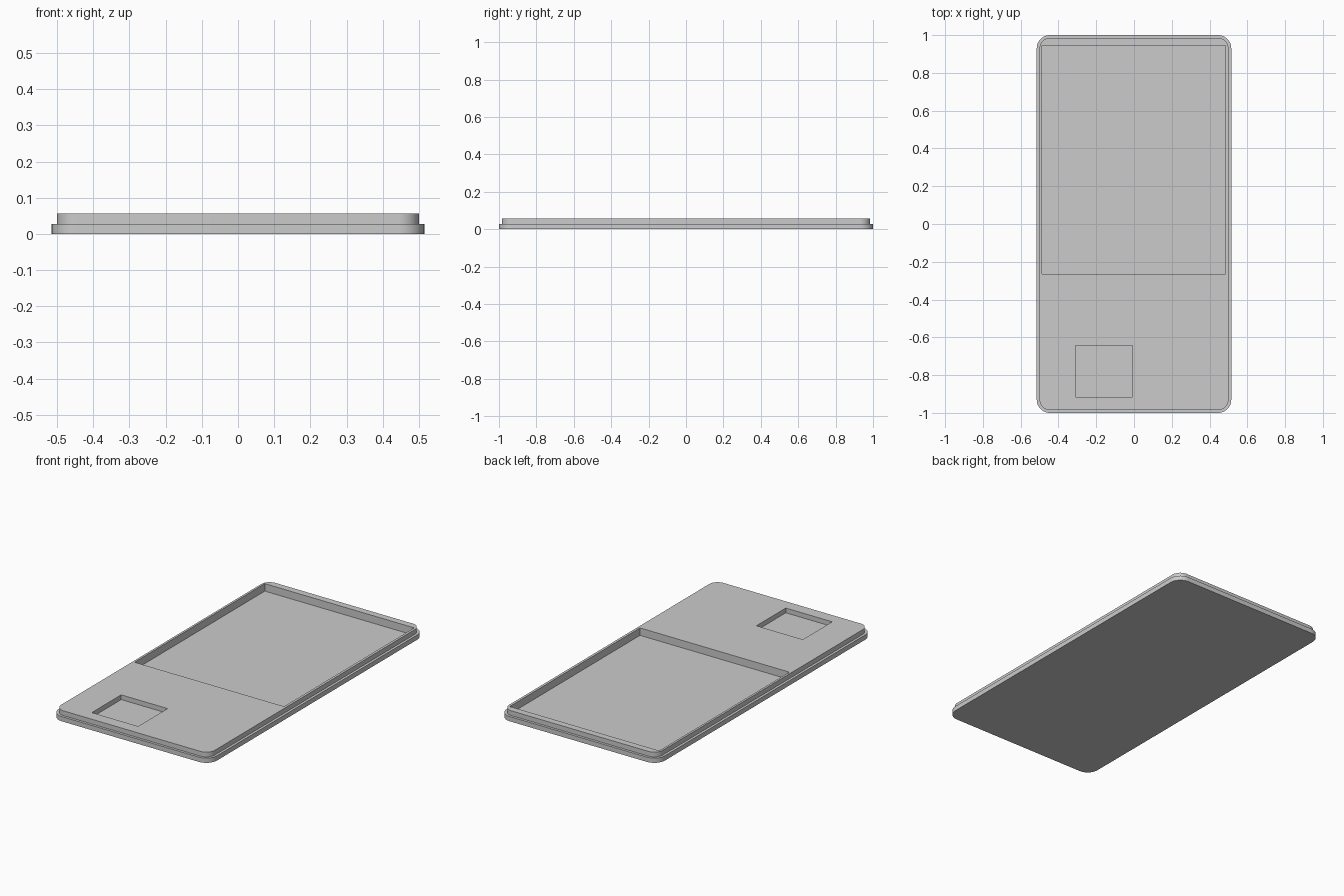
import bpy, bmesh, math

default = bpy.data.objects.get("Cube")
if default:
    bpy.data.objects.remove(default)

grey = bpy.data.materials.new("plain grey")
grey.use_nodes = True
colour = (0.6, 0.6, 0.6, 1)
grey.diffuse_color = colour
grey.node_tree.nodes["Principled BSDF"].inputs["Base Color"].default_value = colour

HALF_X, HALF_Y, RADIUS = 0.515, 1.0, 0.07
STEP, STEP_Z, TOP_Z = 0.015, 0.028, 0.056
SEGMENTS = 12


def add_object(name, bm):
    bmesh.ops.recalc_face_normals(bm, faces=bm.faces)
    mesh = bpy.data.meshes.new(name)
    bm.to_mesh(mesh)
    bm.free()
    mesh.materials.append(grey)
    obj = bpy.data.objects.new(name, mesh)
    bpy.context.collection.objects.link(obj)
    return obj


def rounded_ring(bm, inset, z):
    """Rounded rectangle of vertices, inset from the outer outline."""
    ring = []
    for corner, (sx, sy) in enumerate([(1, 1), (-1, 1), (-1, -1), (1, -1)]):
        for i in range(SEGMENTS + 1):
            a = math.pi / 2 * (corner + i / SEGMENTS)
            r = RADIUS - inset
            ring.append(bm.verts.new((sx * (HALF_X - RADIUS) + r * math.cos(a),
                                      sy * (HALF_Y - RADIUS) + r * math.sin(a), z)))
    return ring


def box(name, x0, x1, y0, y1, z0, z1):
    bm = bmesh.new()
    bmesh.ops.create_cube(bm, size=1)
    for v in bm.verts:
        v.co = (x1 if v.co.x > 0 else x0,
                y1 if v.co.y > 0 else y0,
                z1 if v.co.z > 0 else z0)
    return add_object(name, bm)


# Stepped panel: wide base flange with a narrower raised plate
bm = bmesh.new()
rings = [rounded_ring(bm, inset, z) for inset, z in
         [(0, 0), (0, STEP_Z), (STEP, STEP_Z), (STEP, TOP_Z)]]
for low, high in zip(rings, rings[1:]):
    for i in range(len(low)):
        j = (i + 1) % len(low)
        bm.faces.new((low[i], low[j], high[j], high[i]))
bm.faces.new(rings[0])
bm.faces.new(rings[-1])
panel = add_object("stepped_panel", bm)

# Rectangular pockets cut down from the top face
pockets = [
    box("large_pocket_cutter", -0.487, 0.485, -0.265, 0.945, 0.012, 0.2),
    box("small_pocket_cutter", -0.31, -0.008, -0.916, -0.643, 0.028, 0.2),
]
bpy.context.view_layer.objects.active = panel
for cutter in pockets:
    cutter.hide_render = True
    cut = panel.modifiers.new(cutter.name, "BOOLEAN")
    cut.operation = "DIFFERENCE"
    cut.solver = "EXACT"
    cut.object = cutter
    bpy.ops.object.modifier_apply(modifier=cut.name)
    bpy.data.objects.remove(cutter)

# Smooth rounded corners, crisp edges elsewhere
bpy.ops.object.select_all(action="DESELECT")
panel.select_set(True)
bpy.ops.object.shade_smooth_by_angle(angle=math.radians(30))
